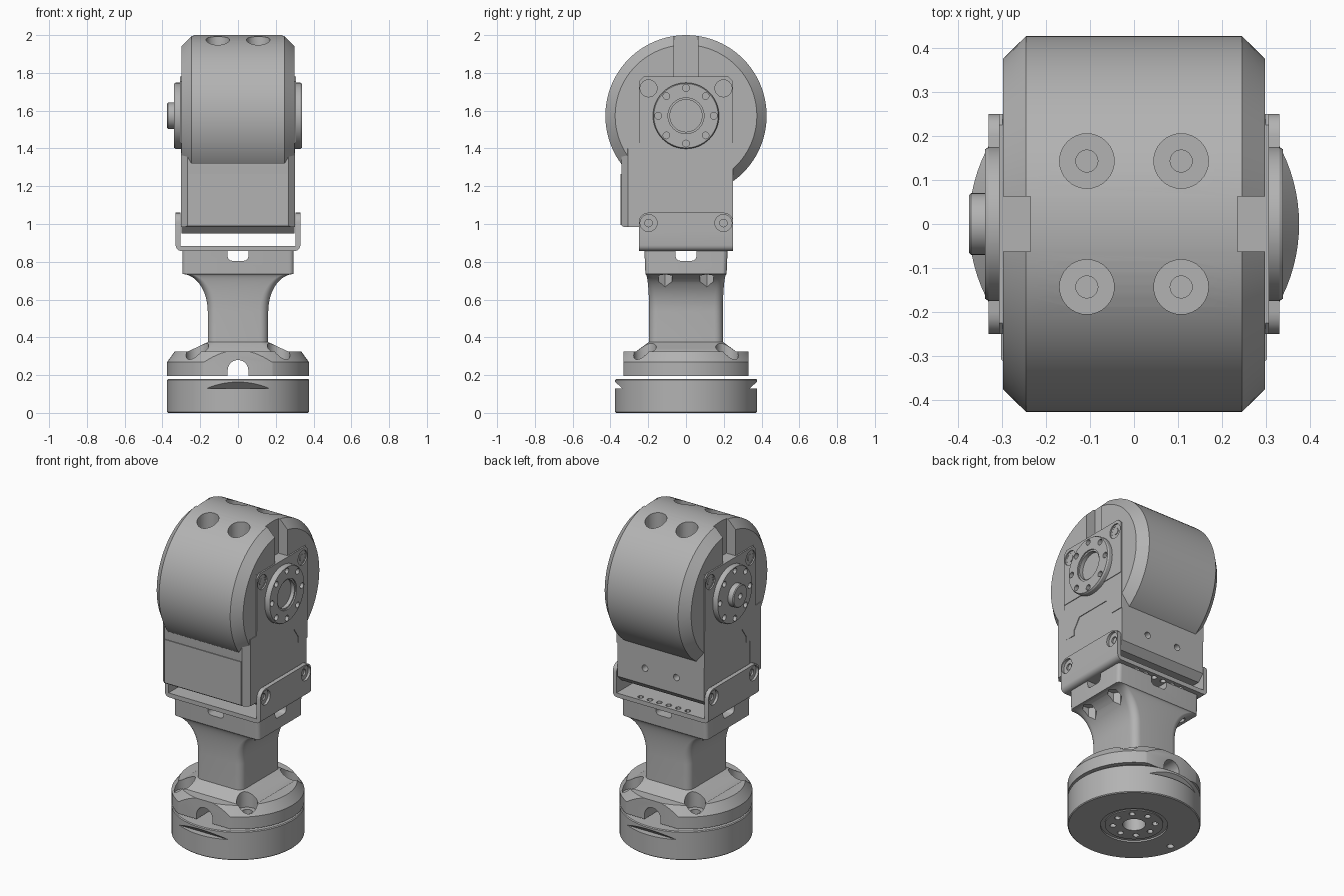
import bpy, bmesh
from math import sin, cos, pi, radians

cube = bpy.data.objects.get("Cube")
if cube:
    bpy.data.objects.remove(cube, do_unlink=True)

grey = bpy.data.materials.new("machined grey")
grey.use_nodes = True
colour = (0.45, 0.45, 0.45, 1)
grey.diffuse_color = colour
grey.node_tree.nodes["Principled BSDF"].inputs["Base Color"].default_value = colour

PIVOT = (0, 0, 1.573)
SIDES = (-1, 1)


# ---------- helpers ----------
def place(axis, u, v, h):
    return {"x": (h, u, v), "y": (u, h, v), "z": (u, v, h)}[axis]


def skin(name, rings):
    """Closed solid through rings of equal point count."""
    bm = bmesh.new()
    loops = [[bm.verts.new(p) for p in ring] for ring in rings]
    n = len(loops[0])
    for a, b in zip(loops, loops[1:]):
        for i in range(n):
            j = (i + 1) % n
            bm.faces.new((a[i], a[j], b[j], b[i]))
    bm.faces.new(loops[0])
    bm.faces.new(loops[-1])
    bmesh.ops.recalc_face_normals(bm, faces=bm.faces)
    me = bpy.data.meshes.new(name)
    bm.to_mesh(me)
    bm.free()
    me.materials.append(grey)
    ob = bpy.data.objects.new(name, me)
    bpy.context.collection.objects.link(ob)
    return ob


def prism(name, pts, axis, a, b):
    return skin(name, [[place(axis, u, v, h) for u, v in pts] for h in (a, b)])


def box(name, x, y, z):
    pts = [(x[0], y[0]), (x[1], y[0]), (x[1], y[1]), (x[0], y[1])]
    return prism(name, pts, "z", *z)


def lathe(name, profile, axis="z", at=(0, 0, 0), n=64):
    """Profile is (radius, height) pairs along the axis."""
    rings = []
    for r, h in profile:
        ring = [place(axis, r * cos(2 * pi * i / n), r * sin(2 * pi * i / n), h) for i in range(n)]
        rings.append([tuple(c + o for c, o in zip(p, at)) for p in ring])
    return skin(name, rings)


def hole(axis, at, r, a, b, n=24):
    return lathe("cutter", [(r, a), (r, b)], axis, at, n)


def rounded(z, hx, hy, r, n=6):
    """Rounded rectangle ring."""
    ring = []
    for k, (sx, sy) in enumerate([(1, 1), (-1, 1), (-1, -1), (1, -1)]):
        for i in range(n + 1):
            t = pi / 2 * (k + i / n)
            ring.append((sx * (hx - r) + r * cos(t), sy * (hy - r) + r * sin(t), z))
    return ring


def cut(ob, *cutters):
    bpy.context.view_layer.objects.active = ob
    for c in cutters:
        m = ob.modifiers.new("cut", "BOOLEAN")
        m.operation, m.solver, m.object = "DIFFERENCE", "EXACT", c
        bpy.ops.object.modifier_apply(modifier=m.name)
        bpy.data.objects.remove(c, do_unlink=True)


def bevel(ob, rule, size, segments=1):
    """Bevel the edges whose two end points satisfy the rule."""
    bm = bmesh.new()
    bm.from_mesh(ob.data)
    edges = [e for e in bm.edges if rule(e.verts[0].co, e.verts[1].co)]
    bmesh.ops.bevel(bm, geom=edges, offset=size, segments=segments, profile=0.5, affect="EDGES")
    bm.to_mesh(ob.data)
    bm.free()


def along(axis, a, b):
    d = b - a
    return abs(d[axis]) > 0.9 * d.length


def bolt_circle(axis, at, radius, r, a, b):
    return [hole(axis, [c + o for c, o in zip(at, place(axis, radius * cos(k * pi / 4), radius * sin(k * pi / 4), 0))],
                 r, a, b, 12) for k in range(8)]


# ---------- base ----------
base = lathe("base_disc", [(0.37, 0), (0.375, 0.005), (0.375, 0.175), (0.37, 0.18)], n=96)
for s in SIDES:
    lip = [(s * 0.335, 0.128), (s * 0.42, 0.128), (s * 0.42, 0.168), (s * 0.38, 0.168)]
    cut(base, prism("cutter", lip, "x", -0.3, 0.3))
cut(base, hole("z", (0, 0, 0), 0.19, -0.05, 0.01, 48), hole("z", (0, 0, 0), 0.065, -0.05, 0.12),
    hole("z", (-0.31, -0.05, 0), 0.02, -0.05, 0.05),
    *bolt_circle("z", (0, 0, 0), 0.12, 0.018, -0.05, 0.06))
lathe("base_inner_ring", [(0.165, 0.004), (0.165, 0.02)], n=48)
inner = bpy.data.objects["base_inner_ring"]
cut(inner, hole("z", (0, 0, 0), 0.065, -0.05, 0.12), *bolt_circle("z", (0, 0, 0), 0.12, 0.018, -0.05, 0.06))

# ---------- flange with flats, arched channel and counterbored screws ----------
flange = lathe("flange", [(0.375, 0.195), (0.375, 0.27), (0.335, 0.325)], n=96)
cut(flange, *[box("cutter", (-0.5, 0.5), sorted((s * 0.33, s * 0.5)), (0.1, 0.4)) for s in SIDES])

# ---------- neck: flared column with square head ----------
sections = [rounded(0.3, 0.29, 0.29, 0.12), rounded(0.325, 0.265, 0.265, 0.1), rounded(0.375, 0.16, 0.197, 0.045)]
for i in range(13):
    t = pi / 2 * i / 12
    f = 1 - cos(t)
    sections.append(rounded(0.535 + 0.2 * sin(t), 0.16 + 0.135 * f, 0.195 + 0.02 * f, 0.045 - 0.02 * f))
sections.append(rounded(0.857, 0.295, 0.22, 0.025))
neck = skin("neck", sections)
for axis in "xy":
    slot = box("cutter", (-0.055, 0.055), (-0.5, 0.5), (0.805, 0.9)) if axis == "y" else \
        box("cutter", (-0.5, 0.5), (-0.055, 0.055), (0.805, 0.9))
    bevel(slot, lambda a, b: max(a.z, b.z) < 0.81 and along("xy".index(axis), a, b), 0.025, 4)
    cut(neck, slot)
for sx in SIDES:
    for sy in SIDES:
        cut(neck, hole("z", (sx * 0.235, sy * 0.11, 0), 0.042, 0.55, 0.75, 6))
        for part in (flange, neck):
            cut(part, hole("z", (sx * 0.215, sy * 0.217, 0), 0.06, 0.27, 0.45))
        cut(flange, hole("z", (sx * 0.215, sy * 0.217, 0), 0.03, 0.1, 0.3))
arch = [(-0.055, 0.15)] + [(-0.055 * cos(pi * i / 12), 0.225 + 0.055 * sin(pi * i / 12)) for i in range(13)] + [(0.055, 0.15)]
for part in (flange, neck):
    cut(part, prism("cutter", arch, "y", -0.5, 0.5))

# ---------- U bracket ----------
outline = [(-0.33, 1.06), (-0.33, 0.857), (0.33, 0.857), (0.33, 1.06),
           (0.304, 1.06), (0.304, 0.884), (-0.304, 0.884), (-0.304, 1.06)]
bracket = prism("bracket", outline, "y", -0.25, 0.25)
bevel(bracket, lambda a, b: along(1, a, b) and a.z < 0.86, 0.03, 4)
bevel(bracket, lambda a, b: along(0, a, b) and min(a.z, b.z) > 1.05, 0.05, 5)
for k in range(6):
    cut(bracket, hole("z", (0.065 * (k - 2.5), 0.215, 0), 0.017, 0.84, 0.9, 12))

# ---------- motor body ----------
body = box("motor_body", (-0.299, 0.299), (-0.25, 0.25), (0.95, 1.78))
bevel(body, lambda a, b: along(0, a, b) and a.z < 1, 0.04)
cut(body, *[hole("y", (s * 0.108, 0, 1.09), 0.02, 0.2, 0.3, 16) for s in SIDES])

half = [(0.25, 1.43), (0.25, 1.2), (0.165, 1.2), (0.165, 1.235), (0.12, 1.3)]
step = half + [(-y, z) for y, z in reversed(half)]
head = [(-0.25, 1.43), (0.25, 1.43), (0.25, 1.755), (0.225, 1.78), (-0.225, 1.78), (-0.25, 1.755)]
for s, side in zip(SIDES, ("right", "left")):
    prism(side + "_step_plate", step, "x", s * 0.29, s * 0.303)
    plate = prism(side + "_head_plate", head, "x", s * 0.29, s * 0.307)
    for y in (-0.198, 0.198):
        # plate screws and bracket screws
        cut(plate, hole("x", (0, y, 1.718), 0.045, s * 0.28, s * 0.35))
        cut(body, hole("x", (0, y, 1.718), 0.035, s * 0.27, s * 0.35))
        cut(bracket, hole("x", (0, y, 1.005), 0.045, s * 0.314, s * 0.35),
            hole("x", (0, y, 1.005), 0.02, s * 0.29, s * 0.35))
        lathe(side + "_screw", [(0.02, s * 0.26), (0.02, s * 0.302)], "x", (0, y, 1.718), 16)
    # pivot horn with bolt circle
    horn = lathe(side + "_horn", [(0.175, s * 0.28), (0.175, s * 0.33), (0.17, s * 0.338)], "x", PIVOT)
    cut(horn, *bolt_circle("x", PIVOT, 0.147, 0.018, s * 0.31, s * 0.36))
    if s > 0:
        cut(horn, hole("x", PIVOT, 0.095, 0.33, 0.36, 48), hole("x", PIVOT, 0.085, 0.305, 0.36, 48))
    else:
        knob = lathe("pivot_knob", [(0.07, -0.32), (0.07, -0.37), (0.065, -0.375)], "x", PIVOT, 48)
        cut(knob, hole("x", PIVOT, 0.018, -0.4, -0.35, 16))

# ---------- drum cover ----------
drum = lathe("drum_cover", [(0.375, -0.298), (0.427, -0.245), (0.427, 0.245), (0.375, 0.298)], "x", PIVOT, 96)
for s in SIDES:
    cut(drum, box("cutter", sorted((s * 0.235, s * 0.4)), (-0.063, 0.063), (1.77, 2.1)))
    for y in (-0.143, 0.143):
        cut(drum, hole("z", (s * 0.107, y, 0), 0.062, 1.86, 2.1, 32),
            hole("z", (s * 0.107, y, 0), 0.025, 1.8 if s < 0 else 1.852, 1.9))

# ---------- front cover ----------
cover = box("front_cover", (-0.302, 0.302), (-0.342, -0.2), (0.985, 1.4))
bevel(cover, lambda a, b: along(2, a, b) and a.y < -0.3, 0.035)
bevel(cover, lambda a, b: max(a.z, b.z) < 1 and max(a.y, b.y) < -0.3 and along(0, a, b), 0.012, 3)
box("front_panel", (-0.262, 0.262), (-0.347, -0.33), (0.995, 1.265))

# ---------- shading ----------
bpy.ops.object.select_all(action="DESELECT")
for ob in bpy.context.scene.objects:
    if ob.type == "MESH":
        ob.select_set(True)
        bpy.context.view_layer.objects.active = ob
bpy.ops.object.shade_smooth_by_angle(angle=radians(30))
